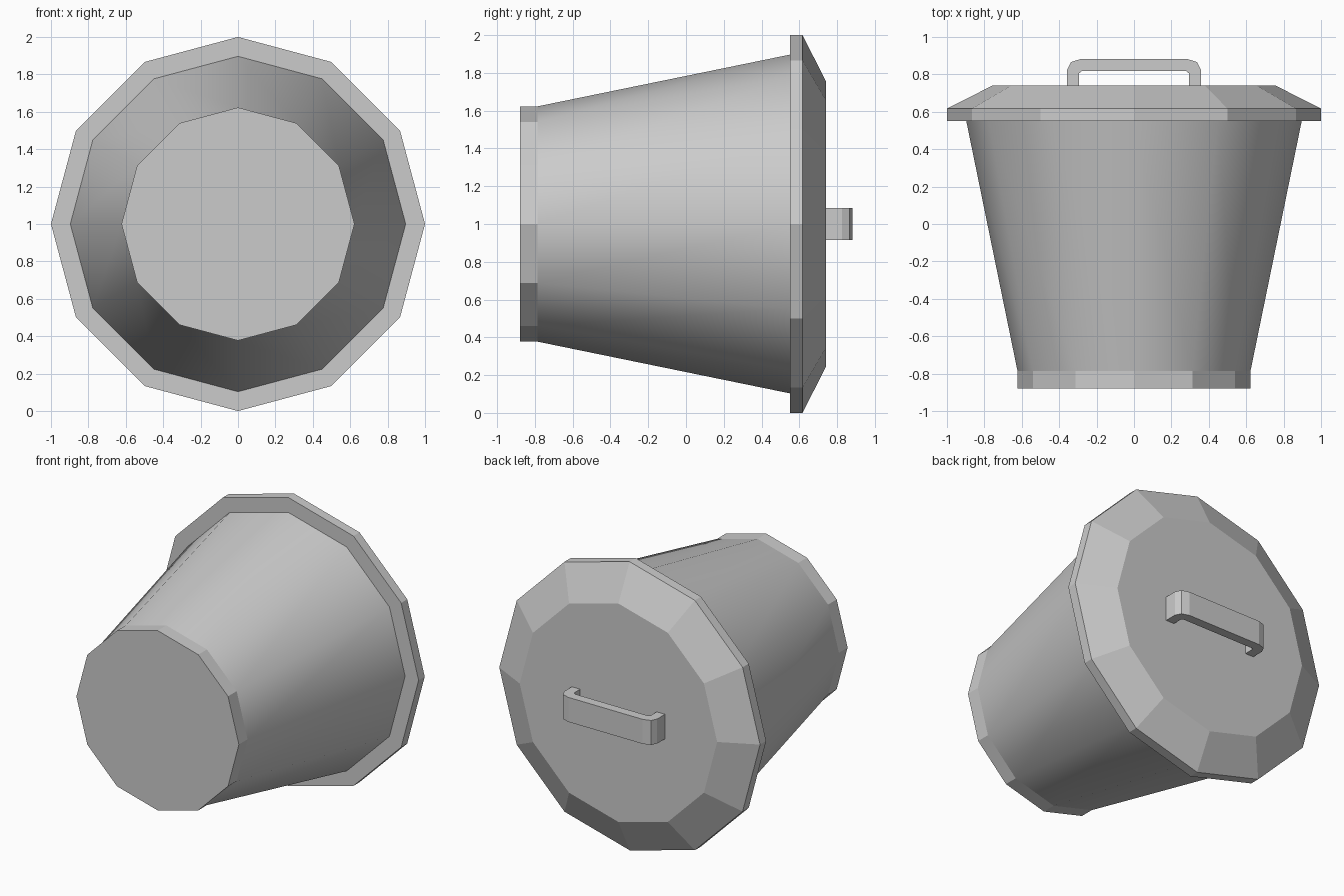
import bpy, bmesh
from math import cos, sin, pi

if "Cube" in bpy.data.objects:
    bpy.data.objects.remove(bpy.data.objects["Cube"])

SIDES = 12
CZ = 1.0  # height of the bucket's axis, which runs along y


def finish(bm, name):
    bmesh.ops.recalc_face_normals(bm, faces=bm.faces[:])
    mesh = bpy.data.meshes.new(name)
    bm.to_mesh(mesh)
    bm.free()
    obj = bpy.data.objects.new(name, mesh)
    bpy.context.collection.objects.link(obj)
    return obj


def lathe(name, profile, smooth_bands=()):
    """Spin (y, radius) points around the y axis and cap both ends."""
    bm = bmesh.new()
    rings = []
    for y, r in profile:
        rings.append([bm.verts.new((r * cos(2 * pi * i / SIDES), y,
                                    CZ + r * sin(2 * pi * i / SIDES)))
                      for i in range(SIDES)])
    for k, (a, b) in enumerate(zip(rings, rings[1:])):
        for i in range(SIDES):
            j = (i + 1) % SIDES
            bm.faces.new((a[i], a[j], b[j], b[i])).smooth = k in smooth_bands
    bm.faces.new(rings[0])
    bm.faces.new(rings[-1])
    return finish(bm, name)


# Tapered bin body: faceted foot band, smooth side wall
lathe("bin_body", [(-0.88, 0.623), (-0.785, 0.623), (0.552, 0.897)],
      smooth_bands=(1,))

# Lid: flat rim, then a bevelled slope up to the flat top
lathe("lid", [(0.55, 1.0), (0.617, 1.0), (0.74, 0.757)])

# Handle: bent strap, half section mirrored across x and extruded along z
outer = [(0.357, 0.735), (0.357, 0.825), (0.337, 0.866), (0.285, 0.882)]
inner = [(0.293, 0.735), (0.293, 0.806), (0.279, 0.818)]


def mirrored(half):
    return half + [(-x, y) for x, y in reversed(half)]


outer, inner = mirrored(outer), mirrored(inner)
bm = bmesh.new()
section = bm.faces.new([bm.verts.new((x, y, CZ - 0.085))
                        for x, y in outer + inner[::-1]])
ext = bmesh.ops.extrude_face_region(bm, geom=[section], use_keep_orig=True)
bmesh.ops.translate(bm, vec=(0, 0, 0.17),
                    verts=[g for g in ext["geom"]
                           if isinstance(g, bmesh.types.BMVert)])
finish(bm, "lid_handle")
